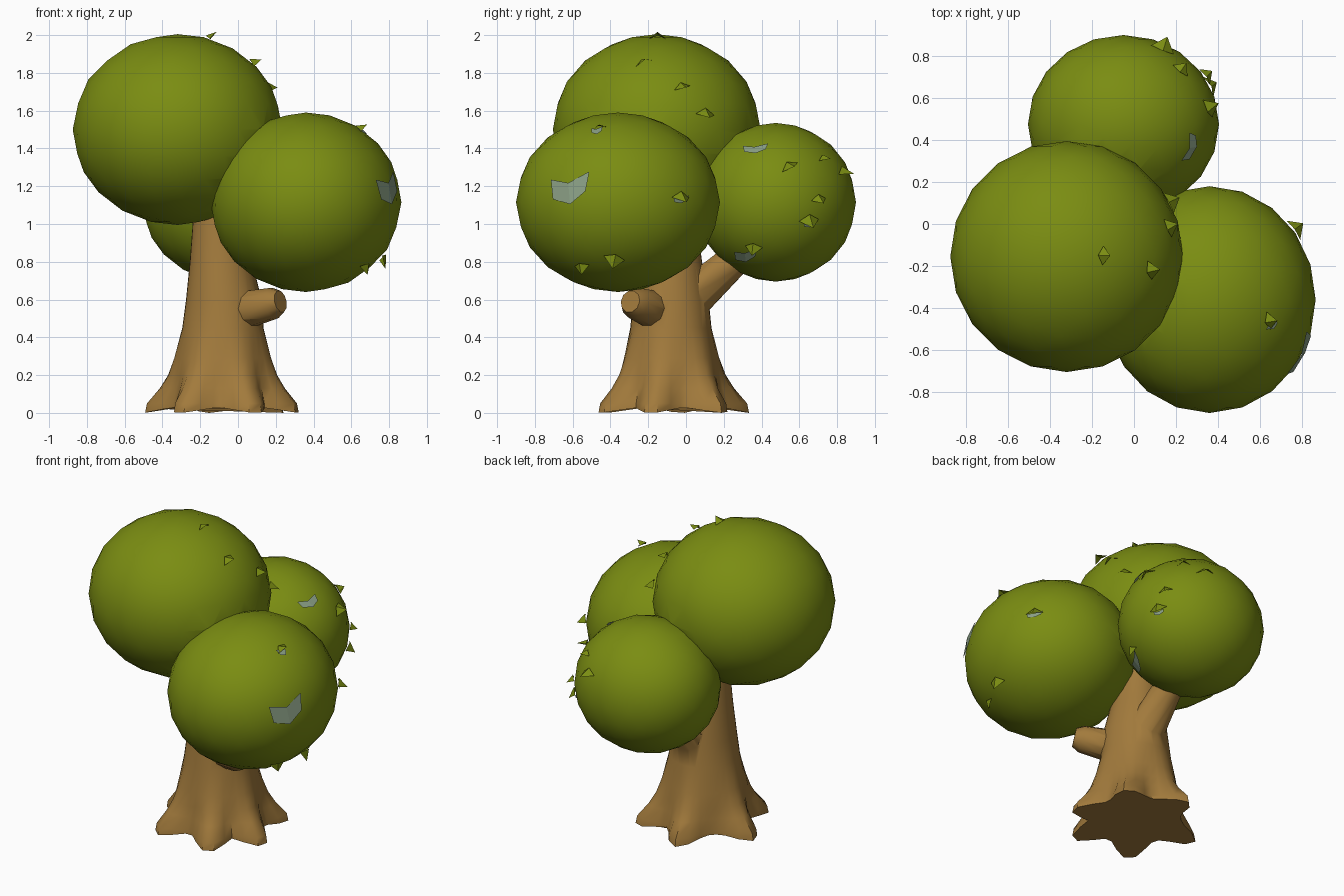
import bpy, bmesh, math, random
from mathutils import Vector

if "Cube" in bpy.data.objects:
    bpy.data.objects.remove(bpy.data.objects["Cube"])

random.seed(4)


def material(name, rgb):
    m = bpy.data.materials.new(name)
    m.diffuse_color = (*rgb, 1)
    m.use_nodes = True
    m.node_tree.nodes["Principled BSDF"].inputs["Base Color"].default_value = m.diffuse_color
    return m


GREEN = material("leaf green", (0.195, 0.265, 0.006))
BROWN = material("bark brown", (0.36, 0.195, 0.045))
GREY = material("pale grey green", (0.25, 0.34, 0.23))


def add_object(name, bm, mat):
    bmesh.ops.recalc_face_normals(bm, faces=bm.faces)
    mesh = bpy.data.meshes.new(name)
    bm.to_mesh(mesh)
    bm.free()
    mesh.materials.append(mat)
    ob = bpy.data.objects.new(name, mesh)
    bpy.context.collection.objects.link(ob)
    return ob


def select(ob):
    bpy.ops.object.select_all(action='DESELECT')
    ob.select_set(True)
    bpy.context.view_layer.objects.active = ob


def merge(base, others, angle):
    """Fuse the other objects into base and smooth the result."""
    select(base)
    for other in others:
        mod = base.modifiers.new("join", 'BOOLEAN')
        mod.operation = 'UNION'
        mod.object = other
        bpy.ops.object.modifier_apply(modifier=mod.name)
        bpy.data.objects.remove(other)
    select(base)
    bpy.ops.object.shade_smooth_by_angle(angle=math.radians(angle))


def loft(name, rings, mat):
    """Closed tube through a list of equal-length rings of points."""
    bm = bmesh.new()
    rows = [[bm.verts.new(p) for p in ring] for ring in rings]
    n = len(rows[0])
    for a, b in zip(rows, rows[1:]):
        for i in range(n):
            j = (i + 1) % n
            bm.faces.new((a[i], a[j], b[j], b[i]))
    bm.faces.new(rows[0])
    bm.faces.new(rows[-1])
    return add_object(name, bm, mat)


def branch(name, start, end, r0, r1):
    start, end = Vector(start), Vector(end)
    axis = end - start
    turn = axis.to_track_quat('Z', 'Y')
    rings = []
    for t, r in ((0, r0), (0.85, r1), (1.0, r1 * 0.7)):
        rings.append([start + axis * t + turn @ Vector((r * math.cos(a), r * math.sin(a), 0))
                      for a in (math.tau * i / 10 for i in range(10))])
    return loft(name, rings, BROWN)


# Trunk with flared roots: height, centre x, radius, root length
ROOTS = (-15, 42, 100, 172, 236, 295)
LEVELS = ((0.01, -0.08, 0.27, 0.15), (0.05, -0.08, 0.27, 0.14), (0.13, -0.08, 0.26, 0.08),
          (0.20, -0.08, 0.255, 0.04), (0.29, -0.08, 0.245, 0.015), (0.45, -0.08, 0.215, 0.0),
          (0.60, -0.075, 0.20, 0.0), (0.80, -0.09, 0.165, 0.0), (1.0, -0.10, 0.14, 0.0),
          (1.12, -0.10, 0.13, 0.0))


def root_shape(deg):
    return max(math.exp(-(((deg - r + 180) % 360 - 180) / 17) ** 2) for r in ROOTS)


rings = []
for z, cx, r, flare in LEVELS:
    ring = []
    for i in range(36):
        a = math.radians(i * 10)
        d = r + flare * root_shape(i * 10)
        # undersides of the gaps between roots arch up slightly
        lift = 0.03 * (1 - root_shape(i * 10)) if z < 0.02 else 0
        ring.append((cx + d * math.cos(a), -0.08 + d * math.sin(a), z - 0.01 * (z < 0.02) + lift))
    rings.append(ring)
trunk = loft("trunk", rings, BROWN)
stub = branch("stub", (-0.03, -0.13, 0.53), (0.225, -0.295, 0.59), 0.11, 0.085)
limb = branch("limb", (-0.07, -0.02, 0.56), (-0.06, 0.30, 0.85), 0.12, 0.09)
merge(trunk, [stub, limb], 50)

# Crown: three fused leaf balls (centre, radii)
BALLS = (((-0.32, -0.155, 1.5), (0.555, 0.55, 0.505)),
         ((0.36, -0.36, 1.115), (0.505, 0.54, 0.475)),
         ((-0.05, 0.475, 1.115), (0.455, 0.425, 0.42)))


def ball(index):
    centre, radii = BALLS[index]
    bm = bmesh.new()
    bmesh.ops.create_icosphere(bm, subdivisions=3, radius=1)
    for v in bm.verts:
        v.co = Vector(c + r * k for c, r, k in zip(centre, radii, v.co))
    return add_object("crown", bm, GREEN)


crown = ball(0)
merge(crown, [ball(1), ball(2)], 60)


def on_ball(index, y, z):
    """Point and outward normal on the right-hand side of a ball."""
    c, r = BALLS[index]
    u, w = (y - c[1]) / r[1], (z - c[2]) / r[2]
    k = math.sqrt(max(0.0, 1 - u * u - w * w))
    return (Vector((c[0] + r[0] * k, y, z)),
            Vector((k / r[0], u / r[1], w / r[2])).normalized())


# Loose leaf flakes standing off the crown: ball, y, z
FLAKES = ((0, -0.02, 1.72), (0, -0.22, 1.85), (0, 0.10, 1.58), (0, -0.15, 1.98),
          (1, -0.46, 1.50), (1, -0.03, 1.14), (1, -0.55, 0.78), (1, -0.38, 0.82),
          (2, 0.55, 1.30), (2, 0.73, 1.34), (2, 0.83, 1.27), (2, 0.70, 1.13),
          (2, 0.65, 1.02), (2, 0.36, 0.88))
bm = bmesh.new()
for index, y, z in FLAKES:
    p, n = on_ball(index, y, z)
    side = n.cross(Vector((random.uniform(-0.5, 0.5), random.uniform(-0.5, 0.5), 1))).normalized()
    up = side.cross(n)
    s = random.uniform(0.04, 0.06)
    a, b, c, d = [bm.verts.new(q) for q in (
        p - side * s, p + up * s * 0.6 + n * 0.01, p + side * s, p + n * s - up * s * 0.5)]
    bm.faces.new((a, b, d))
    bm.faces.new((b, c, d))
add_object("leaf_flakes", bm, GREEN)

# Pale patches lying on the crown: ball, y, z, width, height
PATCHES = ((1, -0.61, 1.19, 0.20, 0.17), (2, 0.37, 1.395, 0.13, 0.05),
           (2, 0.32, 0.84, 0.12, 0.07), (2, 0.65, 1.0, 0.06, 0.03),
           (1, -0.47, 1.49, 0.06, 0.04), (1, -0.03, 1.13, 0.08, 0.04))
OUTLINE = ((-0.5, 0.25), (-0.45, -0.35), (0, -0.5), (0.4, -0.1), (0.5, 0.5), (-0.05, 0.15))
bm = bmesh.new()
for index, y, z, w, h in PATCHES:
    verts = []
    for u, v in OUTLINE:
        p, n = on_ball(index, y + u * w, z + v * h)
        verts.append(bm.verts.new(p + n * 0.008))
    bm.faces.new(verts[:3] + verts[5:])
    bm.faces.new(verts[2:])
add_object("pale_patches", bm, GREY)
